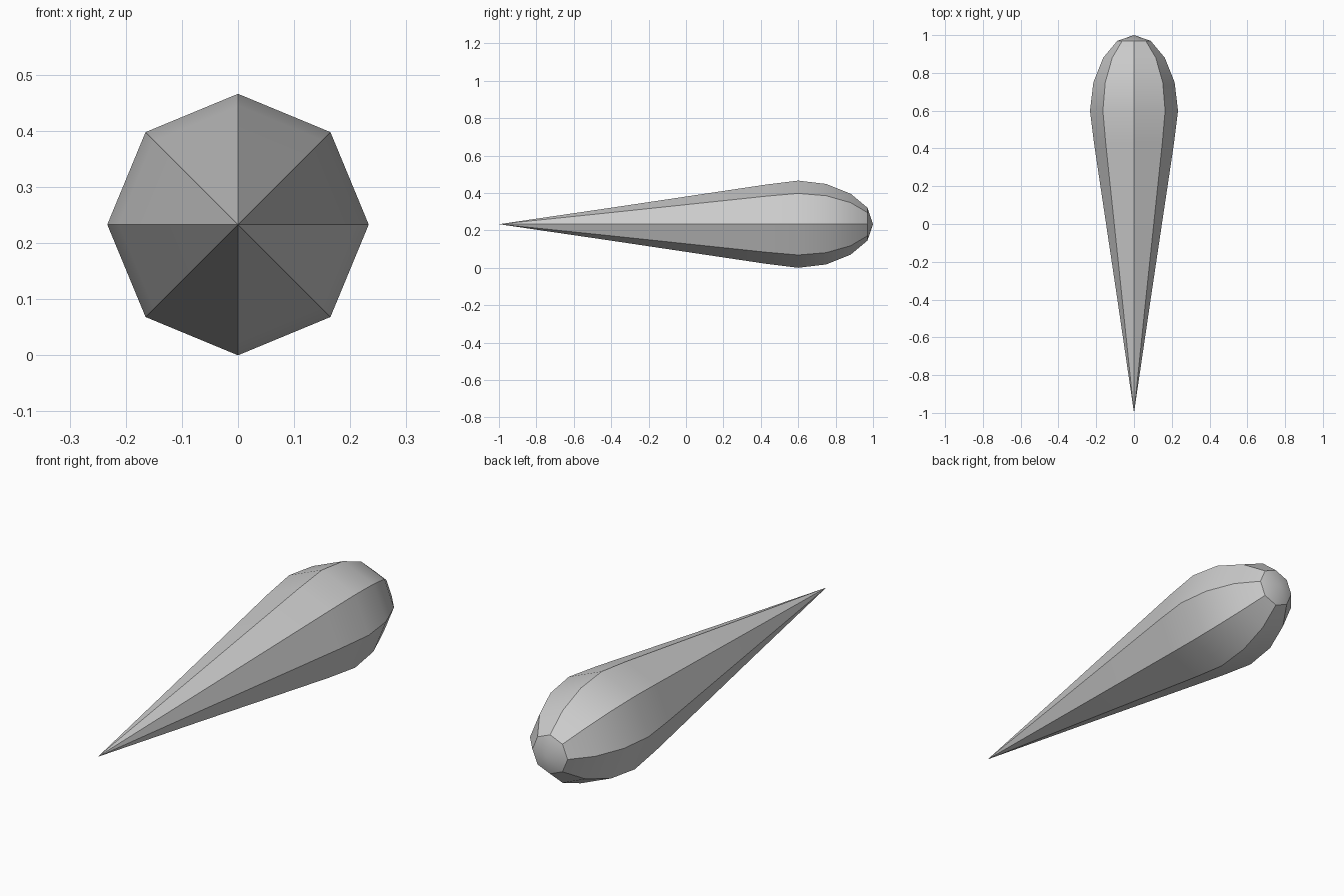
import bpy
import bmesh
import math
from mathutils import Matrix

cube = bpy.data.objects.get("Cube")
if cube:
    bpy.data.objects.remove(cube, do_unlink=True)

SIDES = 8
RADIUS = 0.233

# Plain grey material
grey = bpy.data.materials.new("plain grey")
grey.use_nodes = True
colour = (0.6, 0.6, 0.6, 1)
grey.diffuse_color = colour
grey.node_tree.nodes["Principled BSDF"].inputs["Base Color"].default_value = colour

# Teardrop profile as (y, radius), from the pointed front to the rounded back
profile = [(-1, 0), (-0.4, 0.088), (0.43, 0.212), (0.6, RADIUS), (0.75, 0.215),
           (0.88, 0.163), (0.97, 0.088), (1, 0)]

# Spin the profile around the long axis
bm = bmesh.new()
verts = [bm.verts.new((r, y, 0)) for y, r in profile]
edges = [bm.edges.new(pair) for pair in zip(verts, verts[1:])]
bmesh.ops.spin(bm, geom=verts + edges, cent=(0, 0, 0), axis=(0, 1, 0),
               angle=math.tau, steps=SIDES, use_merge=True)
bmesh.ops.remove_doubles(bm, verts=bm.verts, dist=0.0001)
bmesh.ops.recalc_face_normals(bm, faces=bm.faces)
bmesh.ops.transform(bm, matrix=Matrix.Translation((0, 0, RADIUS)), verts=bm.verts)

mesh = bpy.data.meshes.new("teardrop_body")
bm.to_mesh(mesh)
bm.free()
mesh.materials.append(grey)
body = bpy.data.objects.new("teardrop_body", mesh)
bpy.context.collection.objects.link(body)

# Crisp lengthwise ridges and cap rim, smooth along the length
bpy.ops.object.select_all(action="DESELECT")
body.select_set(True)
bpy.context.view_layer.objects.active = body
bpy.ops.object.shade_smooth_by_angle(angle=math.radians(30))
